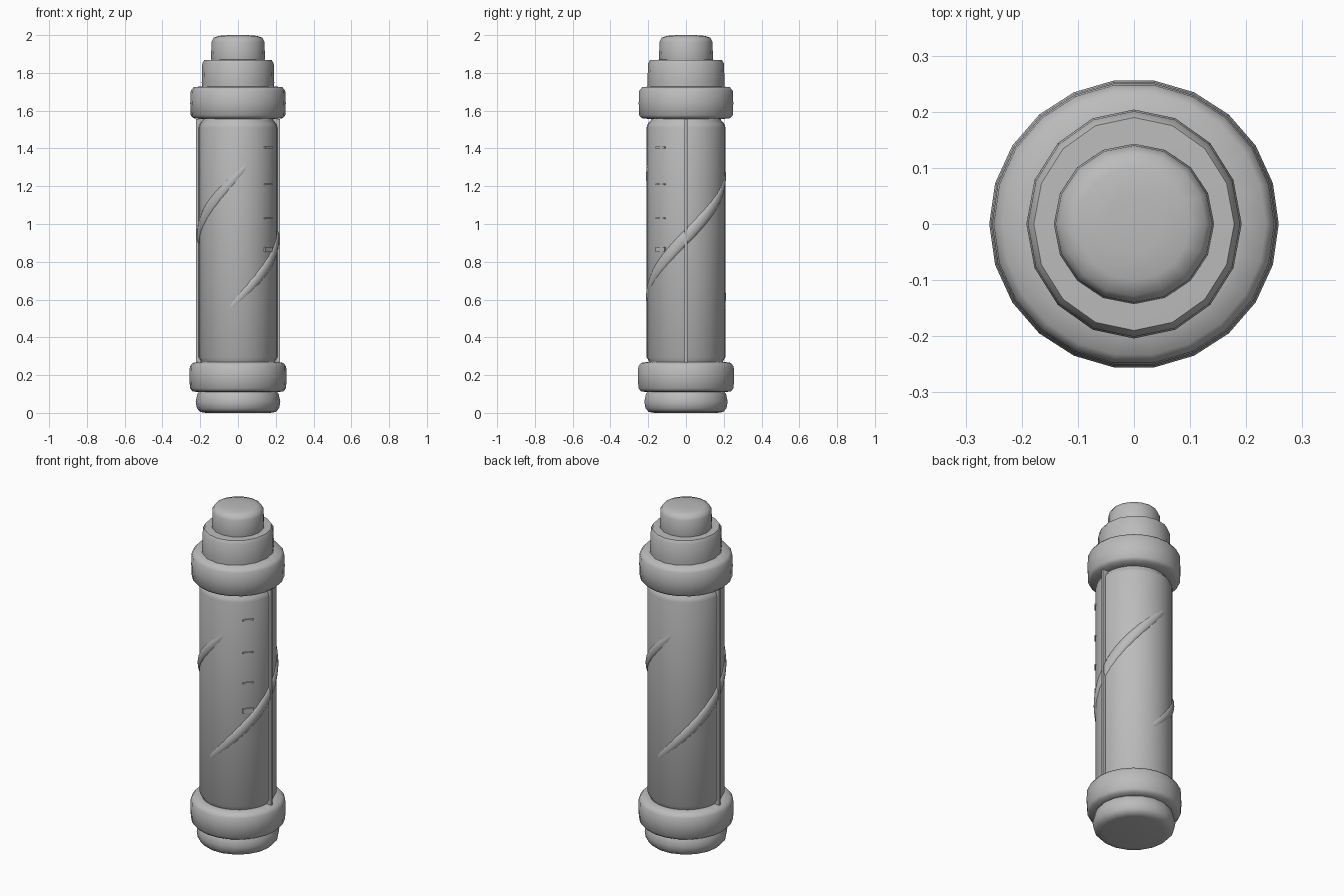
import bpy, bmesh, math

if "Cube" in bpy.data.objects:
    bpy.data.objects.remove(bpy.data.objects["Cube"])

GREY = bpy.data.materials.new("plain_grey")
GREY.diffuse_color = (0.5, 0.5, 0.5, 1)
GREY.use_nodes = True
GREY.node_tree.nodes["Principled BSDF"].inputs["Base Color"].default_value = GREY.diffuse_color


def finish(obj, angle=40):
    obj.data.materials.append(GREY)
    bpy.ops.object.select_all(action='DESELECT')
    bpy.context.view_layer.objects.active = obj
    obj.select_set(True)
    bpy.ops.object.shade_smooth_by_angle(angle=math.radians(angle))
    return obj


def new_object(name, bm):
    bmesh.ops.recalc_face_normals(bm, faces=bm.faces)
    mesh = bpy.data.meshes.new(name)
    bm.to_mesh(mesh)
    bm.free()
    obj = bpy.data.objects.new(name, mesh)
    bpy.context.collection.objects.link(obj)
    return obj


def lathe(name, profile, sides, sx=1.0, sy=1.0, angle=50):
    """Closed solid of revolution from (radius, z) points, capped at both ends."""
    bm = bmesh.new()
    rings = []
    for r, z in profile:
        rings.append([bm.verts.new((r * sx * math.cos(2 * math.pi * i / sides),
                                    r * sy * math.sin(2 * math.pi * i / sides), z))
                      for i in range(sides)])
    for a, b in zip(rings, rings[1:]):
        for i in range(sides):
            j = (i + 1) % sides
            bm.faces.new((a[i], a[j], b[j], b[i]))
    bm.faces.new(rings[0])
    bm.faces.new(rings[-1])
    return finish(new_object(name, bm), angle)


def box(name, radius, turn, z, size):
    """Small block set on the barrel: size is depth, width, height."""
    bm = bmesh.new()
    bmesh.ops.create_cube(bm, size=1)
    for v in bm.verts:
        v.co.x *= size[0]
        v.co.y *= size[1]
        v.co.z *= size[2]
    obj = new_object(name, bm)
    obj.location = (radius * math.cos(turn), radius * math.sin(turn), z)
    obj.rotation_euler.z = turn
    return finish(obj)


# Base plug, lower collar, barrel, upper collar, shoulder and end button
lathe("base_plug", [(0.17, 0.0), (0.2, 0.005), (0.218, 0.025), (0.224, 0.06),
                    (0.215, 0.1), (0.2, 0.12)], 18)
lathe("lower_collar", [(0.2, 0.11), (0.24, 0.113), (0.254, 0.13), (0.258, 0.19),
                       (0.255, 0.245), (0.24, 0.265), (0.2, 0.27)], 22)
lathe("barrel", [(0.19, 0.25), (0.197, 0.275), (0.209, 0.295), (0.209, 1.51),
                 (0.203, 1.53), (0.185, 1.55), (0.18, 1.6)], 28)
lathe("upper_collar", [(0.19, 1.555), (0.235, 1.56), (0.25, 1.575), (0.253, 1.64),
                       (0.25, 1.705), (0.235, 1.724), (0.18, 1.73)], 22)
lathe("shoulder", [(0.198, 1.7), (0.2, 1.75), (0.197, 1.85), (0.186, 1.868),
                   (0.13, 1.87)], 16, 0.96, 1.02)
lathe("end_button", [(0.138, 1.85), (0.143, 1.88), (0.14, 1.965), (0.128, 1.987),
                     (0.1, 1.996), (0.05, 2.0)], 16)

# Seam ribs on both sides of the barrel
for side, turn in (("right", 0.0), ("left", math.pi)):
    box(side + "_seam_rib", 0.206, turn, 0.91, (0.034, 0.014, 1.29))

# Two tapered spiral ridges, half a turn apart
for k in range(2):
    bm = bmesh.new()
    steps, around, rings = 40, 12, []
    for s in range(steps + 1):
        t = s / steps
        a = math.radians(-118 + 238 * t) + k * math.pi
        zc = 0.5 + 0.87 * t
        swell = max(0.02, math.sin(math.pi * t)) ** 0.5
        ring = []
        for i in range(around):
            p = 2 * math.pi * i / around
            r = 0.2 + 0.019 * swell * math.cos(p)
            ring.append(bm.verts.new((r * math.cos(a), r * math.sin(a),
                                      zc + 0.05 * swell * math.sin(p))))
        rings.append(ring)
    for a, b in zip(rings, rings[1:]):
        for i in range(around):
            j = (i + 1) % around
            bm.faces.new((a[i], a[j], b[j], b[i]))
    bm.faces.new(rings[0])
    bm.faces.new(rings[-1])
    finish(new_object("spiral_ridge_%d" % (k + 1), bm), 60)

# Small raised tick marks on the front right
for n, (z, h) in enumerate(((0.865, 0.028), (1.03, 0.008), (1.21, 0.008), (1.405, 0.01))):
    box("tick_mark_%d" % (n + 1), 0.208, math.radians(-40), z, (0.012, 0.06, h))
